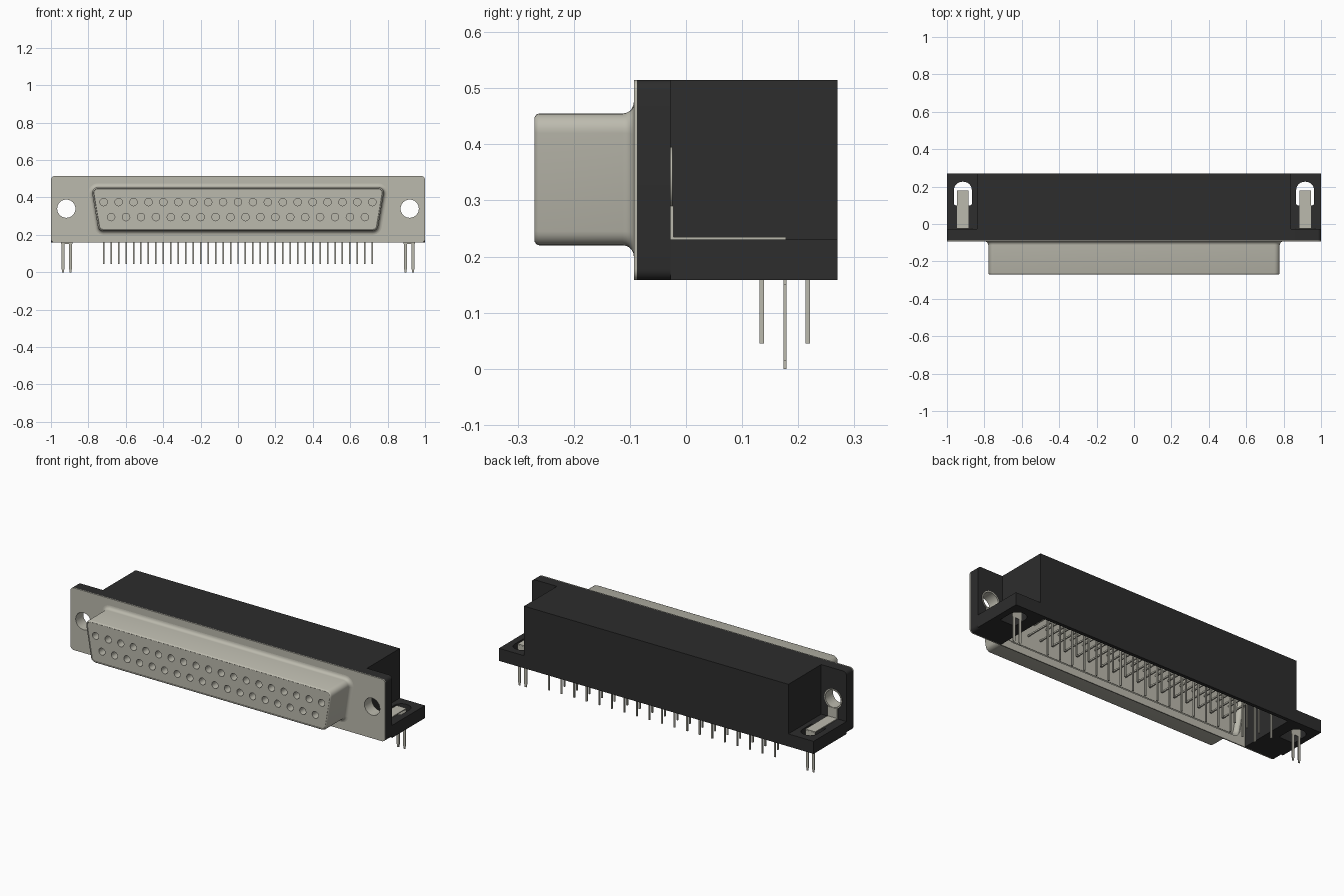
import bpy, bmesh, math
from mathutils import Vector, Matrix

if "Cube" in bpy.data.objects:
    bpy.data.objects.remove(bpy.data.objects["Cube"], do_unlink=True)


def material(name, color):
    m = bpy.data.materials.new(name)
    m.use_nodes = True
    m.diffuse_color = color
    m.node_tree.nodes["Principled BSDF"].inputs["Base Color"].default_value = color
    return m


METAL = material("warm grey metal", (0.5, 0.49, 0.42, 1))
BLACK = material("black plastic", (0.026, 0.026, 0.026, 1))


def add_object(name, mesh, mat, smooth=False):
    mesh.materials.clear()
    mesh.materials.append(mat)
    ob = bpy.data.objects.new(name, mesh)
    bpy.context.collection.objects.link(ob)
    if smooth:
        bpy.ops.object.select_all(action='DESELECT')
        ob.select_set(True)
        bpy.context.view_layer.objects.active = ob
        bpy.ops.object.shade_smooth_by_angle(angle=math.radians(40))
    return ob


def boxes(name, spans, mat):
    """One object from boxes given as (x0, x1, y0, y1, z0, z1)."""
    bm = bmesh.new()
    for x0, x1, y0, y1, z0, z1 in spans:
        mid = Vector((x0 + x1, y0 + y1, z0 + z1)) / 2
        size = (abs(x1 - x0), y1 - y0, z1 - z0)
        bmesh.ops.create_cube(bm, size=1, matrix=Matrix.LocRotScale(mid, None, size))
    mesh = bpy.data.meshes.new(name)
    bm.to_mesh(mesh)
    bm.free()
    return add_object(name, mesh, mat)


def circle(cx, cy, r, n=24):
    return [(cx + r * math.cos(2 * math.pi * i / n), cy + r * math.sin(2 * math.pi * i / n))
            for i in range(n)]


def rounded(corners, radii, n=6):
    """Convex counter-clockwise polygon with arcs in its corners."""
    out = []
    for i, c in enumerate(corners):
        c, r = Vector(c), radii[i]
        a = (Vector(corners[i - 1]) - c).normalized()
        b = (Vector(corners[(i + 1) % len(corners)]) - c).normalized()
        if r == 0:
            out.append(tuple(c))
            continue
        half = a.angle(b) / 2
        centre = c + (a + b).normalized() * r / math.sin(half)
        start = c + a * r / math.tan(half) - centre
        sweep = math.pi - 2 * half
        for k in range(n + 1):
            t = sweep * k / n
            out.append((centre.x + start.x * math.cos(t) - start.y * math.sin(t),
                        centre.y + start.x * math.sin(t) + start.y * math.cos(t)))
    return out


def rect(x0, x1, y0, y1, radii=(0, 0, 0, 0)):
    return rounded([(x0, y0), (x1, y0), (x1, y1), (x0, y1)], radii)


def plate(name, loops, lo, hi, mat, upright=True, smooth=True):
    """Filled outline with holes, extruded along y (upright) or z."""
    cu = bpy.data.curves.new(name, 'CURVE')
    cu.dimensions = '2D'
    cu.fill_mode = 'BOTH'
    cu.extrude = (hi - lo) / 2
    for loop in loops:
        sp = cu.splines.new('POLY')
        sp.points.add(len(loop) - 1)
        for p, (x, y) in zip(sp.points, loop):
            p.co = (x, y, 0, 1)
        sp.use_cyclic_u = True
    tmp = bpy.data.objects.new(name + "_outline", cu)
    bpy.context.collection.objects.link(tmp)
    dg = bpy.context.evaluated_depsgraph_get()
    mesh = bpy.data.meshes.new_from_object(tmp.evaluated_get(dg))
    bpy.data.objects.remove(tmp, do_unlink=True)
    mid = (lo + hi) / 2
    if upright:
        mesh.transform(Matrix.Translation((0, mid, 0)) @ Matrix.Rotation(math.pi / 2, 4, 'X'))
    else:
        mesh.transform(Matrix.Translation((0, 0, mid)))
    bm = bmesh.new()
    bm.from_mesh(mesh)
    bmesh.ops.remove_doubles(bm, verts=bm.verts, dist=0.0001)
    bmesh.ops.recalc_face_normals(bm, faces=bm.faces)
    bm.to_mesh(mesh)
    bm.free()
    return add_object(name, mesh, mat, smooth)


def d_outline(d=0.0):
    """Trapezoid socket outline, grown by d."""
    top, bottom = 0.785 + 1.19 * d, 0.745 + 0.84 * d
    z0, z1 = 0.22 - d, 0.455 + d
    return rounded([(-bottom, z0), (bottom, z0), (top, z1), (-top, z1)], [0.03 + d] * 4)


def loft(name, profile, mat):
    """Skin through socket outlines given as (growth, y)."""
    bm = bmesh.new()
    rings = [[bm.verts.new((x, y, z)) for x, z in d_outline(d)] for d, y in profile]
    for r0, r1 in zip(rings, rings[1:]):
        for i in range(len(r0)):
            j = (i + 1) % len(r0)
            bm.faces.new((r0[i], r0[j], r1[j], r1[i]))
    bmesh.ops.recalc_face_normals(bm, faces=bm.faces)
    mesh = bpy.data.meshes.new(name)
    bm.to_mesh(mesh)
    bm.free()
    return add_object(name, mesh, mat, True)


BASE, TOP, BACK = 0.158, 0.515, 0.27
PITCH, HOLE_X, HOLE_Z = 0.0798, 0.918, 0.34
FLANGE, REAR = -0.087, -0.028

# Metal flange with screw holes and socket opening
plate("front_flange",
      [rect(-1, 1, BASE, TOP, (0.02,) * 4), d_outline(0.02)]
      + [circle(s * HOLE_X, HOLE_Z, 0.049) for s in (-1, 1)], -0.093, FLANGE, METAL)

# Socket shell flaring into the flange
flare = [(0.02 * (1 - math.sin(a)), -0.093 - 0.02 * (1 - math.cos(a)))
         for a in (math.pi / 2 * k / 5 for k in range(6))]
loft("socket_shell", flare + [(0, -0.262), (-0.002, -0.267), (-0.007, BACK * -1),
                              (-0.009, -0.267)], METAL)

# Contact insert: pierced face on a solid backing
upper = [(i - 9) * PITCH for i in range(19)]
lower = [(i - 8.5) * PITCH for i in range(18)]
holes = [circle(x, 0.375, 0.02, 16) for x in upper] + [circle(x, 0.295, 0.02, 16) for x in lower]
plate("contact_face", [d_outline(-0.008)] + holes, -0.267, -0.2, METAL)
plate("contact_backing", [d_outline(-0.002)], -0.2, -0.115, METAL)

# Right-angle contact pins
spans, w = [], 0.004
for row, y, z in ((upper, 0.217, 0.375), (lower, 0.135, 0.295)):
    for x in row:
        spans.append((x - w, x + w, y - w, y + w, 0.045, z + w))
        spans.append((x - w, x + w, -0.12, y - w, z - w, z + w))
boxes("contact_pins", spans, METAL)

# Hollow housing, open below and at the front
boxes("housing", [(-0.84, 0.84, FLANGE, BACK, TOP - 0.02, TOP),
                  (-0.84, 0.84, BACK - 0.02, BACK, BASE, TOP - 0.02),
                  (-0.84, -0.8, FLANGE, BACK - 0.02, BASE, TOP - 0.02),
                  (0.8, 0.84, FLANGE, BACK - 0.02, BASE, TOP - 0.02)], BLACK)

for side, s in (("left", 1), ("right", -1)):
    # Upright ear with its screw hole
    x0, x1 = sorted((s * 0.84, s * 1.0))
    r = (0, 0.02, 0.02, 0) if s > 0 else (0.02, 0, 0, 0.02)
    plate(side + "_ear", [rect(x0, x1, BASE, TOP, r), circle(s * HOLE_X, HOLE_Z, 0.056)],
          FLANGE, REAR, BLACK)
    plate(side + "_screw_sleeve", [circle(s * HOLE_X, HOLE_Z, 0.056),
                                   circle(s * HOLE_X, HOLE_Z, 0.049)], FLANGE, REAR + 0.004, METAL)

    # Foot with a slot for the board clip
    c = s * 0.915
    slot = rect(c - 0.048, c + 0.048, 0.1, 0.226, (0.01, 0.01, 0.045, 0.045))
    plate(side + "_foot", [rect(x0, x1, REAR, BACK), slot], BASE, 0.23, BLACK, upright=False)

    # Bent board clip with two prongs
    clip = [(c - 0.031, c + 0.031, REAR, 0.178, 0.23, 0.235),
            (c - 0.031, c + 0.031, REAR, REAR + 0.006, 0.235, 0.29),
            (c - 0.031, c + 0.031, 0.174, 0.179, 0.15, 0.23)]
    for p in (-0.02, 0.02):
        clip.append((c + p - 0.008, c + p + 0.008, 0.174, 0.179, 0.015, 0.15))
        clip.append((c + p - 0.005, c + p + 0.005, 0.174, 0.179, 0.0, 0.015))
    boxes(side + "_board_clip", clip, METAL)
